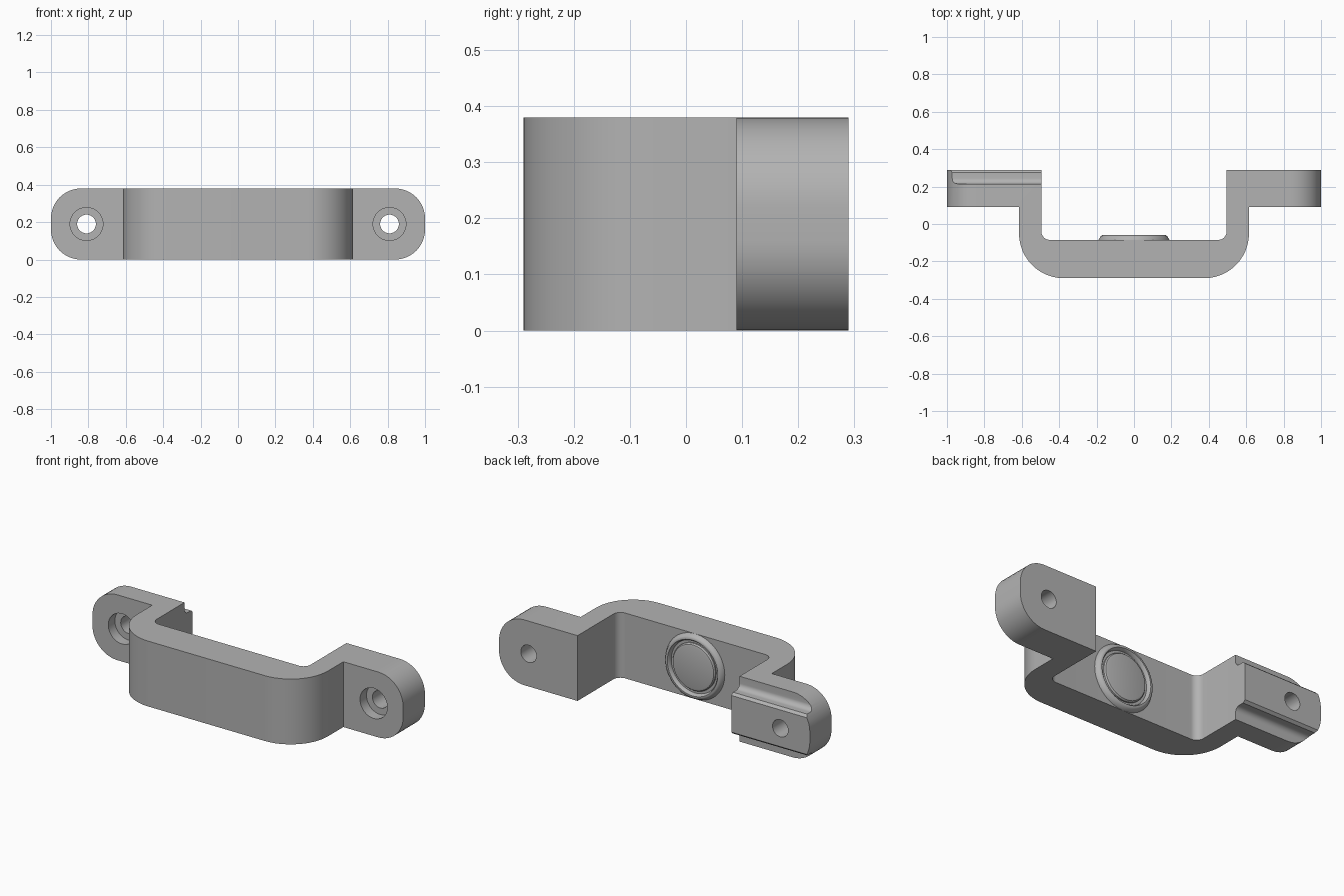
import bpy, bmesh, math
from mathutils import Vector, Matrix

old = bpy.data.objects.get("Cube")
if old:
    bpy.data.objects.remove(old, do_unlink=True)

H = 0.38          # height of the handle
MID = H / 2

grey = bpy.data.materials.new("satin grey")
grey.use_nodes = True
colour = (0.45, 0.45, 0.45, 1)
grey.diffuse_color = colour
grey.node_tree.nodes["Principled BSDF"].inputs["Base Color"].default_value = colour


def rounded(points, steps=12):
    """Outline from (u, v, radius) corners, with an arc where radius > 0."""
    out = []
    for i, (u, v, r) in enumerate(points):
        p = Vector((u, v))
        if r == 0:
            out.append(p)
            continue
        a = (Vector(points[i - 1][:2]) - p).normalized()
        b = (Vector(points[(i + 1) % len(points)][:2]) - p).normalized()
        half = a.angle(b) / 2
        centre = p + (a + b).normalized() * (r / math.sin(half))
        start = p + a * (r / math.tan(half)) - centre
        end = p + b * (r / math.tan(half)) - centre
        sweep = math.atan2(start.cross(end), start.dot(end))
        for k in range(steps + 1):
            out.append(centre + Matrix.Rotation(sweep * k / steps, 2) @ start)
    return out


def finish(name, bm):
    bmesh.ops.recalc_face_normals(bm, faces=bm.faces)
    mesh = bpy.data.meshes.new(name)
    bm.to_mesh(mesh)
    bm.free()
    mesh.materials.append(grey)
    obj = bpy.data.objects.new(name, mesh)
    bpy.context.collection.objects.link(obj)
    return obj


def prism(name, outline, axis, lo, hi):
    """Extrude a 2D outline along one axis from lo to hi."""
    place = {"x": lambda p: (lo, p.x, p.y),
             "y": lambda p: (p.x, lo, p.y),
             "z": lambda p: (p.x, p.y, lo)}[axis]
    bm = bmesh.new()
    face = bm.faces.new([bm.verts.new(place(p)) for p in outline])
    ext = bmesh.ops.extrude_face_region(bm, geom=[face])
    move = Vector([hi - lo if axis == c else 0 for c in "xyz"])
    bmesh.ops.translate(bm, vec=move, verts=[g for g in ext["geom"] if isinstance(g, bmesh.types.BMVert)])
    return finish(name, bm)


def circle(x, z, r, n=40):
    return [Vector((x + r * math.cos(math.tau * k / n), z + r * math.sin(math.tau * k / n)))
            for k in range(n)]


def select_only(obj):
    bpy.ops.object.select_all(action="DESELECT")
    obj.select_set(True)
    bpy.context.view_layer.objects.active = obj


def carve(target, cutter, operation="DIFFERENCE"):
    mod = target.modifiers.new("carve", "BOOLEAN")
    mod.object, mod.operation, mod.solver = cutter, operation, "EXACT"
    cutter.hide_render = True
    select_only(target)
    bpy.ops.object.modifier_apply(modifier=mod.name)
    bpy.data.objects.remove(cutter, do_unlink=True)


# Handle body: mirrored plan outline of bow, legs and mounting tabs
side = [(0.615, -0.29, 0.24), (0.615, 0.09, 0), (1, 0.09, 0), (1, 0.29, 0),
        (0.495, 0.29, 0), (0.495, -0.085, 0.045)]
plan = side + [(-x, y, r) for x, y, r in reversed(side)]
handle = prism("handle_body", rounded(plan), "z", 0, H)

# Rounded tab ends
ends = [(-1, 0, 0.16), (1, 0, 0.16), (1, H, 0.16), (-1, H, 0.16)]
carve(handle, prism("end_rounding", rounded(ends), "y", -0.5, 0.5), "INTERSECT")

# Counterbored screw holes
for x in (-0.81, 0.81):
    carve(handle, prism("screw_hole", circle(x, MID, 0.05), "y", -0.1, 0.4))
    carve(handle, prism("counterbore", circle(x, MID, 0.088), "y", 0, 0.15))

# Filleted steps that leave a raised rail on the back of the right tab
for s in (-1, 1):
    step = [(0.215, MID + s * 0.3, 0), (0.215, MID + s * 0.12, 0.03),
            (0.275, MID + s * 0.12, 0), (0.292, MID + s * 0.105, 0),
            (0.4, MID + s * 0.105, 0), (0.4, MID + s * 0.3, 0)]
    carve(handle, prism("rail_step", rounded(step, 8), "x", -1.1, -0.4))

# Round boss with a moat and a central button on the inner face
profile = [(0, 0.021), (0.12, 0.021), (0.131, 0.018), (0.137, 0.01), (0.137, 0.002),
           (0.153, 0.002), (0.156, 0.018), (0.162, 0.025), (0.17, 0.025),
           (0.178, 0.02), (0.19, 0), (0.19, -0.02)]
bm = bmesh.new()
ring = [bm.verts.new((r, -0.085 + h, MID)) for r, h in profile]
edges = [bm.edges.new(pair) for pair in zip(ring, ring[1:])]
bmesh.ops.spin(bm, geom=ring + edges, cent=(0, 0, MID), axis=(0, 1, 0),
               angle=math.tau, steps=64, use_duplicate=False)
bmesh.ops.remove_doubles(bm, verts=bm.verts, dist=0.0001)
boss = finish("round_boss", bm)

for obj in (handle, boss):
    select_only(obj)
    bpy.ops.object.shade_smooth_by_angle(angle=math.radians(35))
